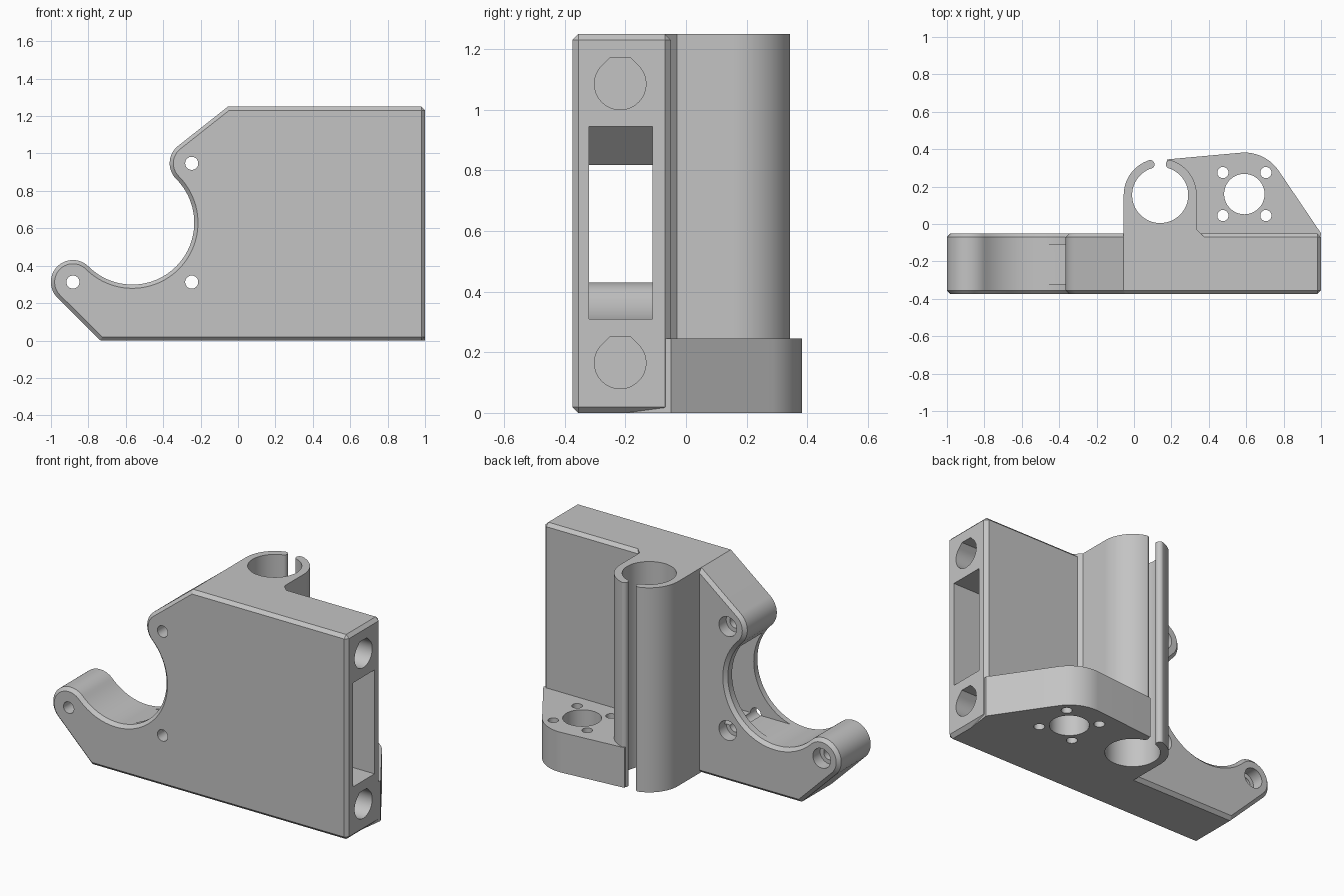
import bpy
import bmesh
from math import cos, sin, radians

if "Cube" in bpy.data.objects:
    bpy.data.objects.remove(bpy.data.objects["Cube"])

GREY = (0.55, 0.55, 0.55, 1)
grey = bpy.data.materials.new("plain grey")
grey.use_nodes = True
grey.diffuse_color = GREY
grey.node_tree.nodes["Principled BSDF"].inputs["Base Color"].default_value = GREY


def arc(centre, r, start, end, n=32):
    angles = [radians(start + (end - start) * i / n) for i in range(n + 1)]
    return [(centre[0] + r * cos(a), centre[1] + r * sin(a)) for a in angles]


def circle(centre, r, n=64):
    return arc(centre, r, 0, 360, n)[:-1]


def prism(name, pts, axis, lo, hi):
    """Extrude a flat outline along an axis."""
    place = {"x": lambda u, v: (lo, u, v),
             "y": lambda u, v: (u, lo, v),
             "z": lambda u, v: (u, v, lo)}[axis]
    bm = bmesh.new()
    face = bm.faces.new([bm.verts.new(place(u, v)) for u, v in pts])
    ext = bmesh.ops.extrude_face_region(bm, geom=[face])
    shift = [(hi - lo) * (axis == a) for a in "xyz"]
    moved = [g for g in ext["geom"] if isinstance(g, bmesh.types.BMVert)]
    bmesh.ops.translate(bm, vec=shift, verts=moved)
    bmesh.ops.recalc_face_normals(bm, faces=bm.faces)
    mesh = bpy.data.meshes.new(name)
    bm.to_mesh(mesh)
    bm.free()
    mesh.materials.append(grey)
    obj = bpy.data.objects.new(name, mesh)
    bpy.context.collection.objects.link(obj)
    return obj


def apply_modifiers(obj):
    bpy.context.view_layer.update()
    result = obj.evaluated_get(bpy.context.evaluated_depsgraph_get())
    mesh = bpy.data.meshes.new_from_object(result)
    obj.modifiers.clear()
    obj.data = mesh


def combine(obj, other, operation):
    mod = obj.modifiers.new("combine", "BOOLEAN")
    mod.operation, mod.object, mod.solver = operation, other, "EXACT"
    apply_modifiers(obj)
    bpy.data.objects.remove(other)


def cut(obj, pts, axis, lo, hi):
    cutter = prism("cutter", pts, axis, lo, hi)
    cutter.hide_render = True
    combine(obj, cutter, "DIFFERENCE")


def box(u0, u1, v0, v1):
    return [(u0, v0), (u1, v0), (u1, v1), (u0, v1)]


HEIGHT = 1.25
FRONT, BACK = -0.375, -0.05
MOTOR = (-0.565, 0.63)
D = 0.3175
HORN, ELBOW, TIP = [(MOTOR[0] + D * a, MOTOR[1] + D * b)
                    for a, b in ((1, 1), (1, -1), (-1, -1))]

# Chamfered plate with the round motor cutaway
outline = [(-0.735, 0), (1, 0), (1, HEIGHT), (-0.055, HEIGHT)]
outline += arc(HORN, 0.118, 128, 225, 20)
outline += arc(MOTOR, 0.331, 45, -135, 48)[1:-1]
outline += arc(TIP, 0.118, 45, 225, 28)
body = prism("motor_bracket", outline, "y", FRONT, BACK)
bevel = body.modifiers.new("chamfer", "BEVEL")
bevel.width, bevel.segments = 0.02, 1
bevel.limit_method, bevel.angle_limit = "ANGLE", radians(50)
apply_modifiers(body)

# Bearing sleeve with a slit between two rounded lips
BEARING = (0.14, 0.155)
sleeve = prism("bearing_sleeve",
               [(-0.055, -0.2), (0.375, -0.2), (0.375, -0.07), (0.335, -0.03)]
               + arc(BEARING, 0.195, 0, 180, 48), "z", 0, HEIGHT)
cut(sleeve, circle(BEARING, 0.15), "z", -0.1, HEIGHT + 0.1)
cut(sleeve, box(0.0875, 0.1925, 0.2, 0.5), "z", -0.1, HEIGHT + 0.1)
for x in (0.0875, 0.1925):
    lip = prism("lip", circle((x, 0.319), 0.0226, 20), "z", 0, HEIGHT)
    combine(sleeve, lip, "UNION")
combine(body, sleeve, "UNION")

# Flange at the foot with a rounded nose
SCREW = (0.59, 0.16)
flange = prism("screw_flange",
               [(0.3, -0.2), (0.98, -0.2), (1, -0.05)]
               + arc(SCREW, 0.222, 34, 94, 20)
               + [(0.175, 0.345), (0.18, 0.3), (0.3, 0.15)], "z", 0, 0.245)
cut(flange, circle(BEARING, 0.15), "z", -0.1, 0.4)
cut(flange, circle(SCREW, 0.108), "z", -0.1, 0.4)
for sx in (-1, 1):
    for sy in (-1, 1):
        hole = (SCREW[0] + sx * 0.115, SCREW[1] + sy * 0.115)
        cut(flange, circle(hole, 0.03, 24), "z", -0.1, 0.4)
combine(body, flange, "UNION")

# Belt slot, with its roof sloping down towards the cutaway
cut(body, [(-0.5, 0.31), (1.1, 0.31), (1.1, 0.945), (-0.165, 0.945), (-0.5, 0.61)],
    "y", -0.32, -0.11)

# Blind rod sockets with flattened tops
for z in (0.165, 1.085):
    socket = arc((-0.217, z), 0.085, 135, 405, 40)
    socket += [(-0.182, z + 0.085), (-0.252, z + 0.085)]
    cut(body, socket, "x", 0, 1.1)

# Motor screw holes, counterbored from the back
for centre in (HORN, ELBOW, TIP):
    cut(body, circle(centre, 0.035, 32), "y", -0.5, 0.1)
    cut(body, circle(centre, 0.06, 32), "y", -0.12, 0.1)

bpy.ops.object.select_all(action="DESELECT")
body.select_set(True)
bpy.context.view_layer.objects.active = body
bpy.ops.object.shade_smooth_by_angle(angle=radians(25))
